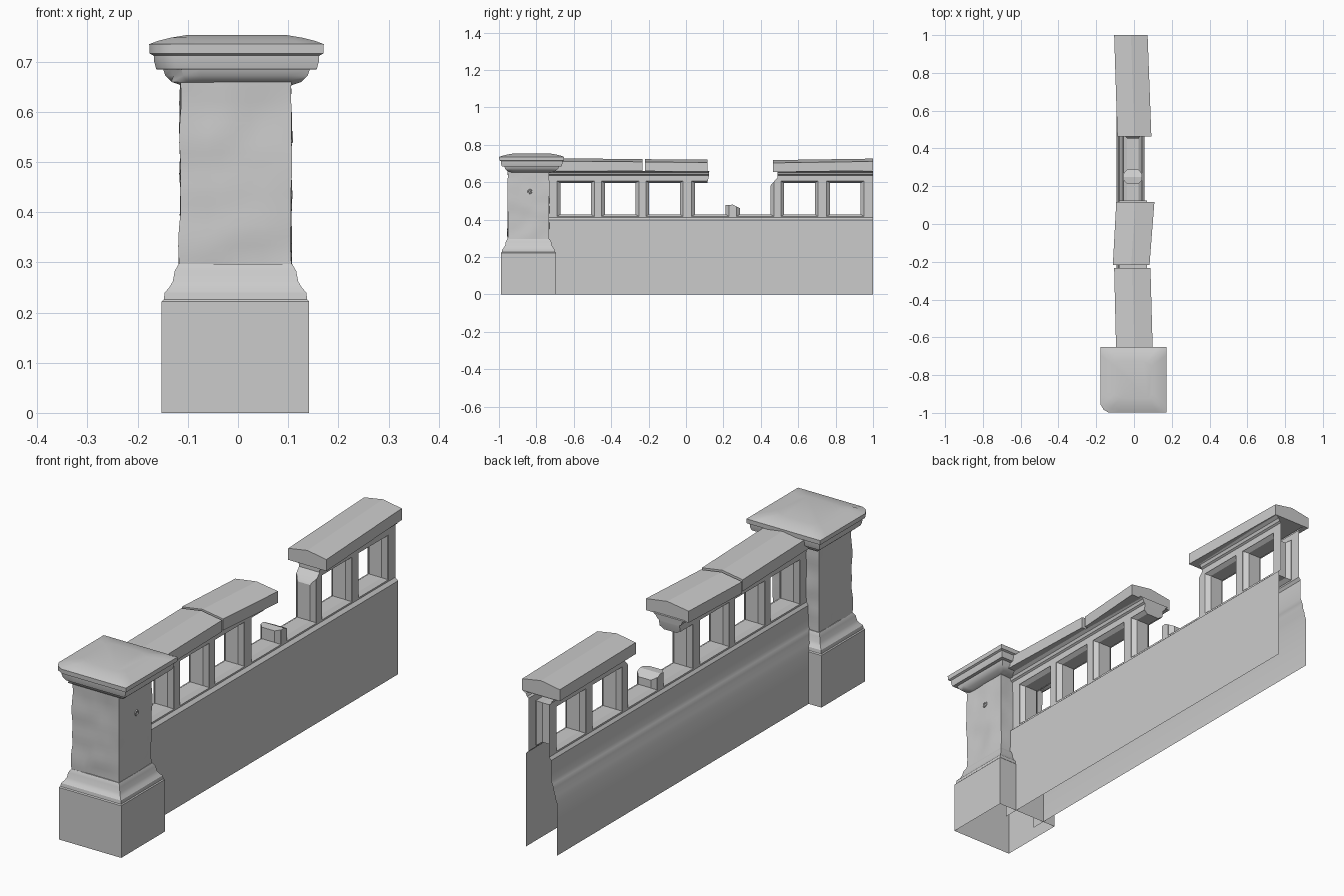
import bpy, bmesh, math
from mathutils import Vector, noise

cube = bpy.data.objects.get("Cube")
if cube:
    bpy.data.objects.remove(cube, do_unlink=True)

stone = bpy.data.materials.new("grey stone")
stone.use_nodes = True
GREY = (0.6, 0.6, 0.6, 1)
stone.diffuse_color = GREY
stone.node_tree.nodes["Principled BSDF"].inputs["Base Color"].default_value = GREY


def add_loft(bm, rings, caps=(True, True)):
    """Skin a row of closed rings with the same point count."""
    loops = [[bm.verts.new(p) for p in ring] for ring in rings]
    n = len(loops[0])
    for a, b in zip(loops, loops[1:]):
        for i in range(n):
            j = (i + 1) % n
            bm.faces.new((a[i], a[j], b[j], b[i]))
    if caps[0]:
        bm.faces.new(loops[0][::-1])
    if caps[1]:
        bm.faces.new(loops[-1])


def finish(name, bm, smooth=None):
    bmesh.ops.recalc_face_normals(bm, faces=bm.faces)
    mesh = bpy.data.meshes.new(name)
    bm.to_mesh(mesh)
    bm.free()
    mesh.materials.append(stone)
    obj = bpy.data.objects.new(name, mesh)
    bpy.context.collection.objects.link(obj)
    if smooth:
        shade(obj, smooth)
    return obj


def shade(obj, degrees):
    bpy.ops.object.select_all(action='DESELECT')
    obj.select_set(True)
    bpy.context.view_layer.objects.active = obj
    bpy.ops.object.shade_smooth_by_angle(angle=math.radians(degrees))


def loft(name, rings, caps=(True, True), smooth=None):
    bm = bmesh.new()
    add_loft(bm, rings, caps)
    return finish(name, bm, smooth)


def square(cx, cy, half, z, n=1):
    """Square ring with n segments on each side."""
    corners = [Vector((cx + sx * half, cy + sy * half, z))
               for sx, sy in ((-1, -1), (1, -1), (1, 1), (-1, 1))]
    return [corners[k].lerp(corners[(k + 1) % 4], i / n)
            for k in range(4) for i in range(n)]


# Pillar: open plinth with a moulded shoulder
PX, PY = -0.005, -0.842
plinth = [(0.147, 0), (0.147, 0.222), (0.143, 0.226), (0.141, 0.24), (0.132, 0.25),
          (0.125, 0.262), (0.121, 0.283), (0.113, 0.297), (0.105, 0.297)]
loft("pillar_plinth", [square(PX, PY, h, z) for h, z in plinth], (False, True), 30)

# Pillar: weathered shaft
rings = []
for k in range(19):
    ring = square(PX, PY, 0.111, 0.292 + k * 0.0205, 8)
    for p in ring:
        dent = 0.006 * noise.noise(p * 14) - 0.001
        out = Vector((p.x - PX, p.y - PY, 0)).normalized()
        p += out * dent
    rings.append(ring)
loft("pillar_shaft", rings, smooth=40)

# Pillar: moulded cap with a low domed top and one chipped corner
cap = [(0.105, 0.65), (0.115, 0.655), (0.13, 0.66), (0.142, 0.672), (0.146, 0.684),
       (0.16, 0.685), (0.164, 0.70), (0.165, 0.712), (0.173, 0.716), (0.174, 0.735),
       (0.155, 0.742), (0.13, 0.748), (0.1, 0.753)]
rings = []
for h, z in cap:
    ring = square(-0.003, -0.825, h, z, 8)
    if h > 0.14:
        ring[0] += Vector((0.016, 0.016, 0))
    rings.append(ring)
loft("pillar_cap", rings, smooth=35)

# Small round socket on the side of the shaft
bpy.ops.mesh.primitive_torus_add(major_radius=0.009, minor_radius=0.004, major_segments=12,
                                 minor_segments=6, location=(0.106, -0.835, 0.55),
                                 rotation=(0, math.pi / 2, 0))
socket = bpy.context.object
socket.name = "shaft_socket"
socket.data.materials.append(stone)
shade(socket, 60)

# Wall: plain on one side, moulded on the other
START, END = -0.76, 1.0
profile = [(0.055, 0), (0.055, 0.398), (0.042, 0.41), (0.042, 0.635), (0.05, 0.64),
           (0.055, 0.652), (0.068, 0.66), (-0.08, 0.66), (-0.068, 0.652), (-0.063, 0.64),
           (-0.055, 0.635), (-0.055, 0.41), (-0.064, 0.398), (-0.064, 0.31),
           (-0.07, 0.297), (-0.076, 0.283), (-0.077, 0.265), (-0.085, 0.25),
           (-0.086, 0.236), (-0.092, 0.222), (-0.092, 0)]
wall = loft("wall", [[(x, y, z) for x, z in profile] for y in (START, END)])

# Window cutter: straight openings with a splayed border on both faces
bm = bmesh.new()
MID = -0.0065
for cy in (-0.59, -0.352, -0.115, 0.13, 0.37, 0.607, 0.852):
    rings = []
    for dx, hy, hz in ((-0.2, 0.1, 0.095), (-0.046, 0.1, 0.095), (-0.03, 0.082, 0.084),
                       (0.03, 0.082, 0.084), (0.046, 0.1, 0.095), (0.2, 0.1, 0.095)):
        rings.append([(MID + dx, cy + sy * hy, 0.512 + sz * hz)
                      for sy, sz in ((-1, -1), (1, -1), (1, 1), (-1, 1))])
    add_loft(bm, rings)
windows = finish("window_cutter", bm)

# Gap cutter: the broken stretch, leaving a stub of one post
gap = [(0.13, 0.72), (0.122, 0.63), (0.105, 0.56), (0.18, 0.52), (0.2, 0.476),
       (0.25, 0.48), (0.3, 0.455), (0.4, 0.5), (0.458, 0.59), (0.49, 0.625), (0.49, 0.72)]
breach = loft("gap_cutter", [[(x, y, z) for y, z in gap] for x in (-0.3, 0.3)])

for cutter in (windows, breach):
    cutter.hide_render = True
    mod = wall.modifiers.new(cutter.name, 'BOOLEAN')
    mod.operation = 'DIFFERENCE'
    mod.solver = 'EXACT'
    mod.object = cutter
graph = bpy.context.evaluated_depsgraph_get()
mesh = bpy.data.meshes.new_from_object(wall.evaluated_get(graph))
wall.modifiers.clear()
wall.data = mesh
for cutter in (windows, breach):
    bpy.data.objects.remove(cutter, do_unlink=True)

# The wall is a hollow shell, open below and at both ends
bm = bmesh.new()
bm.from_mesh(mesh)
open_faces = [f for f in bm.faces
              if all(v.co.z < 0.001 for v in f.verts)
              or all(v.co.y > END - 0.001 for v in f.verts)
              or all(v.co.y < START + 0.001 for v in f.verts)]
bmesh.ops.delete(bm, geom=open_faces, context='FACES')
bm.to_mesh(mesh)
bm.free()
shade(wall, 25)


# Coping slabs: low gabled stones, each slightly askew
def coping(name, *ends):
    rings = []
    for y, left, right, dz in ends:
        section = [(left, 0.658), (right, 0.658), (right, 0.707),
                   ((left + right) / 2, 0.722), (left, 0.707)]
        rings.append([(x, y, z + dz) for x, z in section])
    loft(name, rings)


coping("coping_near", (-0.70, -0.094, 0.1, 0.005), (-0.232, -0.105, 0.087, 0.002))
coping("coping_middle", (-0.218, -0.112, 0.082, 0.001), (0.116, -0.094, 0.108, -0.002))
coping("coping_far", (0.464, -0.088, 0.092, -0.004), (1.0, -0.105, 0.072, 0.004))
